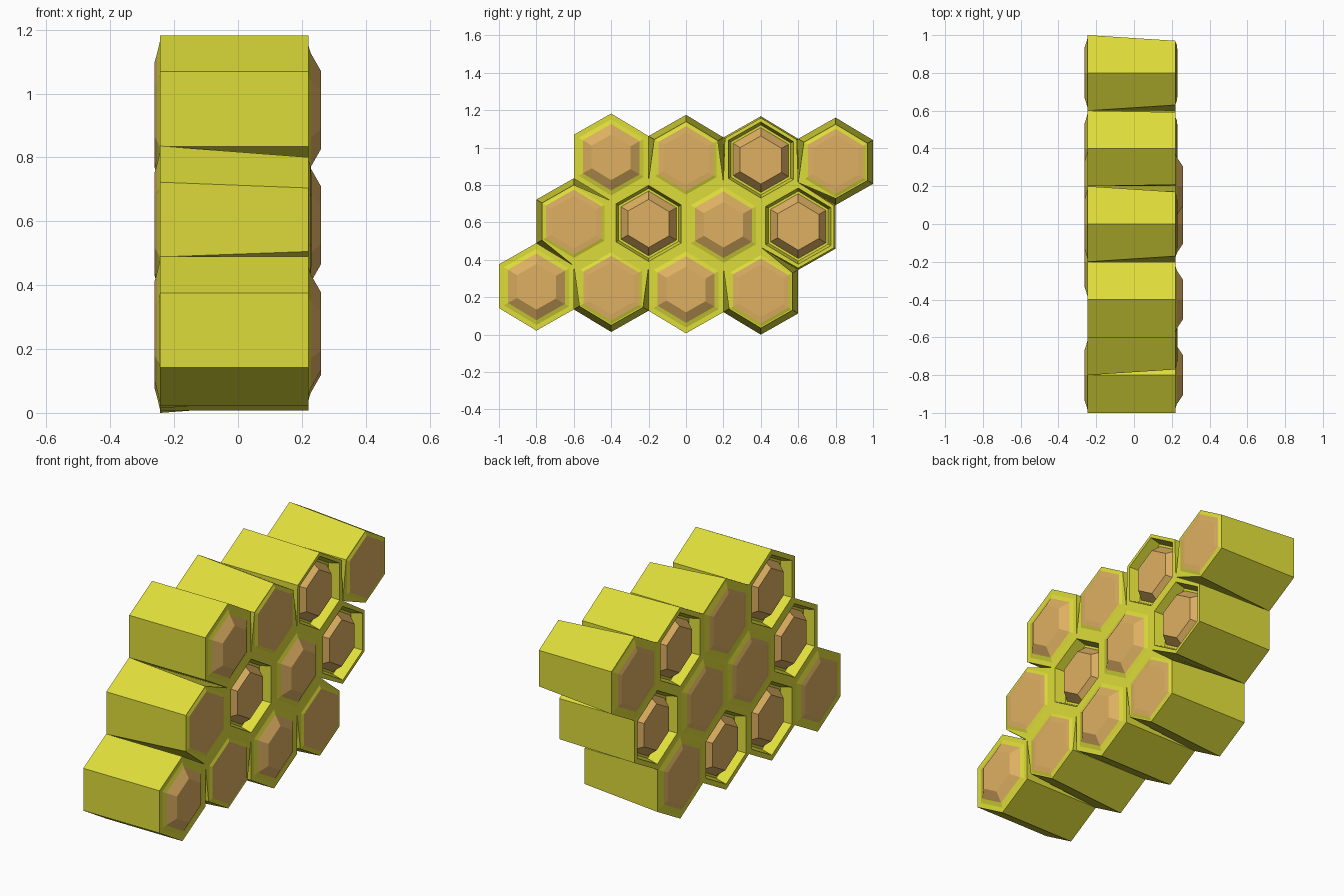
import bpy, bmesh
from math import sin, cos, radians, hypot

cube = bpy.data.objects.get("Cube")
if cube:
    bpy.data.objects.remove(cube)


def material(name, rgb):
    m = bpy.data.materials.new(name)
    m.use_nodes = True
    m.diffuse_color = (*rgb, 1)
    m.node_tree.nodes["Principled BSDF"].inputs["Base Color"].default_value = (*rgb, 1)
    return m


WAX, HONEY = 0, 1
MATERIALS = [material("yellow_wax", (0.73, 0.72, 0.042)),
             material("tan_honey", (0.73, 0.434, 0.122))]

HALF_W, RADIUS, ROW_STEP, BASE_Z = 0.2, 0.234, 0.35, 0.241
FRONT, BACK = 0.22, -0.245

# Cell end styles: (offset outward, hexagon scale, colour of the band leading to it)
ENDS = {
    "mound": [(0, 0.87, WAX), (0.008, 0.76, WAX), (0.04, 0.52, HONEY)],
    "sunk": [(0, 0.87, WAX), (-0.06, 0.80, WAX), (-0.06, 0.74, WAX), (-0.005, 0.55, HONEY)],
    "full": [(0, 0.82, WAX), (0.007, 0.74, WAX), (0.010, 0.60, HONEY)],
    "capped": [(0, 0.94, WAX), (0.009, 0.78, WAX), (0.017, 0.66, HONEY)],
}
TAPER = {"mound": 1.0, "sunk": 0.96, "full": 0.85}

# Each row: first cell y, right end styles, left end styles
ROWS = [
    (-0.8, "mound full mound full", "capped sunk sunk capped"),
    (-0.6, "full sunk mound sunk", "sunk capped capped sunk"),
    (-0.4, "mound full sunk full", "sunk capped sunk capped"),
]
CELLS = [(y0 + 0.4 * i, BASE_Z + ROW_STEP * r, a, b)
         for r, (y0, near, far) in enumerate(ROWS)
         for i, (a, b) in enumerate(zip(near.split(), far.split()))]
CORNERS = [(cos(radians(30 + 60 * k)) * HALF_W / cos(radians(30)),
            sin(radians(30 + 60 * k)) * RADIUS) for k in range(6)]


def shared(y, z):
    """Number of cells meeting at a corner."""
    return sum(hypot(y - c[0], z - c[1]) < RADIUS * 1.1 for c in CELLS)


def build_cell(index, cy, cz, near, far):
    bm = bmesh.new()

    def ring(x, scales):
        verts = []
        for (dy, dz), s in zip(CORNERS, scales):
            y = cy + dy * s
            verts.append(bm.verts.new((x, y, cz + dz * s - 0.018 * y)))
        return verts

    def bridge(a, b, mat):
        for k in range(6):
            j = (k + 1) % 6
            bm.faces.new((a[k], a[j], b[j], b[k])).material_index = mat

    # Outer walls, tapering only at exposed corners
    taper = [1.0 if shared(cy + dy, cz + dz) == 3 else TAPER[near]
             for dy, dz in CORNERS]
    back_ring = ring(BACK, [1.0] * 6)
    front_ring = ring(FRONT, taper)
    bridge(back_ring, front_ring, WAX)

    # Rim, groove and honey at both ends
    for start, x, sign, style in ((front_ring, FRONT, 1, near), (back_ring, BACK, -1, far)):
        last = start
        for offset, scale, mat in ENDS[style]:
            new = ring(x + sign * offset, [scale] * 6)
            bridge(last, new, mat)
            last = new
        bm.faces.new(last).material_index = HONEY

    bmesh.ops.recalc_face_normals(bm, faces=bm.faces)
    mesh = bpy.data.meshes.new(f"honeycomb_cell_{index}")
    bm.to_mesh(mesh)
    bm.free()
    for m in MATERIALS:
        mesh.materials.append(m)
    obj = bpy.data.objects.new(mesh.name, mesh)
    bpy.context.collection.objects.link(obj)


for n, cell in enumerate(CELLS, 1):
    build_cell(n, *cell)
